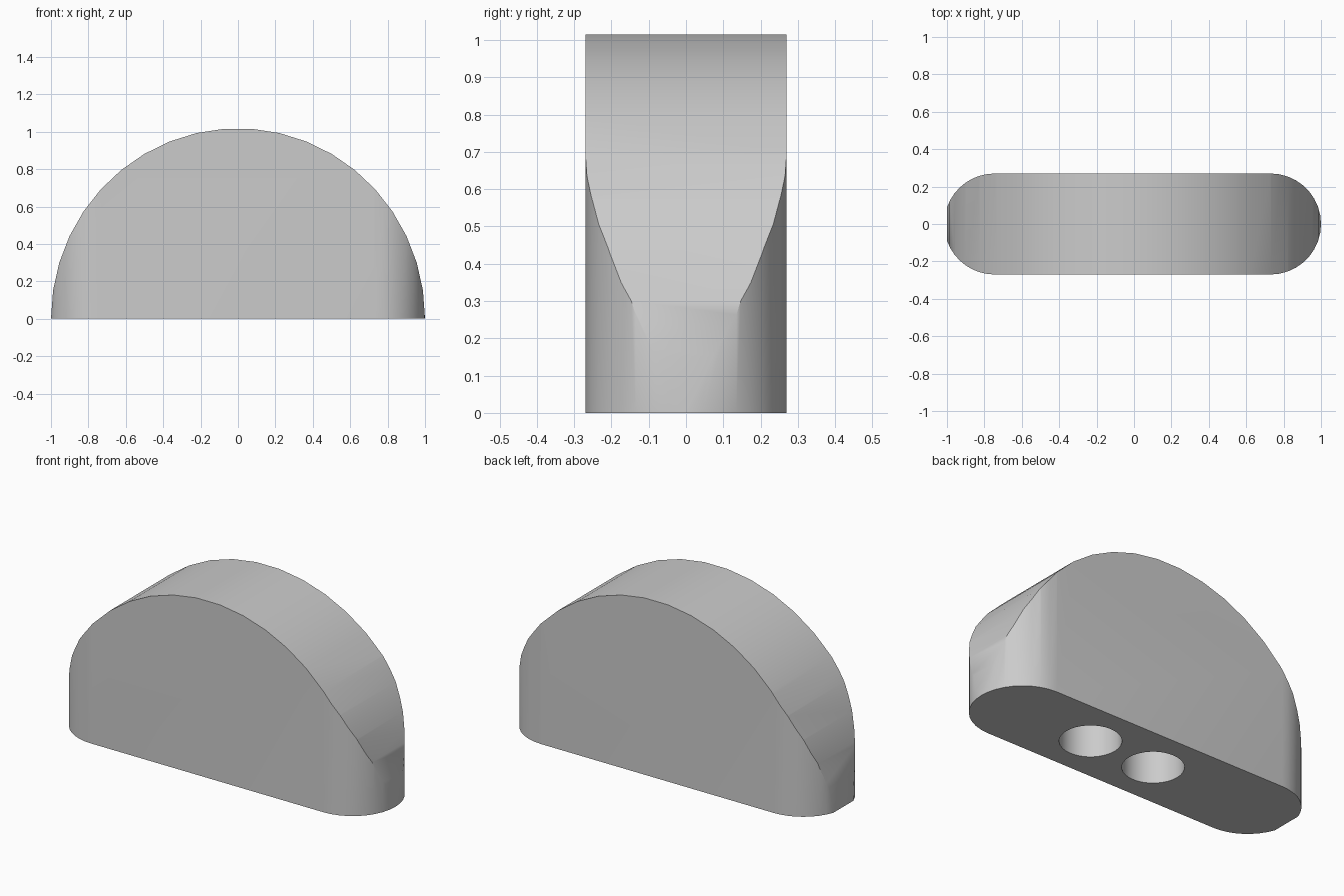
import bpy
from math import sin, cos, pi, radians
from mathutils import Matrix

if "Cube" in bpy.data.objects:
    bpy.data.objects.remove(bpy.data.objects["Cube"], do_unlink=True)

HALF_DEPTH = 0.27


def prism(name, outline, low, high, matrix=Matrix()):
    """Extrude a closed 2D outline from low to high along its local z."""
    n = len(outline)
    verts = [(x, y, h) for h in (low, high) for x, y in outline]
    faces = [list(range(n))[::-1], list(range(n, 2 * n))]
    faces += [[i, (i + 1) % n, n + (i + 1) % n, n + i] for i in range(n)]
    mesh = bpy.data.meshes.new(name)
    mesh.from_pydata([matrix @ Matrix.Translation(v).to_translation() for v in verts], [], faces)
    obj = bpy.data.objects.new(name, mesh)
    bpy.context.collection.objects.link(obj)
    return obj


def arc(cx, cy, rx, ry, start, end, steps):
    angles = [radians(start + (end - start) * i / steps) for i in range(steps + 1)]
    return [(cx + rx * cos(a), cy + ry * sin(a)) for a in angles]


def cut(target, cutter, operation):
    mod = target.modifiers.new("cut", "BOOLEAN")
    mod.operation = operation
    mod.solver = "EXACT"
    mod.object = cutter
    bpy.context.view_layer.objects.active = target
    bpy.ops.object.modifier_apply(modifier=mod.name)
    bpy.data.objects.remove(cutter, do_unlink=True)


# Body: round-ended bar; the left-hand end is round, the other is slightly flattened
plan = arc(0.73, 0, HALF_DEPTH, HALF_DEPTH, -90, 90, 18)
plan += arc(-0.745, 0, HALF_DEPTH, HALF_DEPTH, 90, 160.5, 8)
plan += arc(-0.745, 0, HALF_DEPTH, HALF_DEPTH, 199.5, 270, 8)
body = prism("half_round_body", plan, 0, 1.2)

# Arched top
arch = arc(0, 0, 1.0, 1.018, 0, 180, 21)
arch = [(1.0, -0.2)] + arch + [(-1.0, -0.2)]
cut(body, prism("arch_cutter", arch, -0.5, 0.5, Matrix.Rotation(pi / 2, 4, "X")), "INTERSECT")

# Two blind holes in the underside
for x in (-0.125, 0.285):
    circle = arc(x, 0, 0.158, 0.158, 0, 360, 32)[:-1]
    cut(body, prism("hole_cutter", circle, -0.2, 0.4), "DIFFERENCE")

# Plain grey finish
grey = bpy.data.materials.new("light grey")
grey.use_nodes = True
colour = (0.6, 0.6, 0.6, 1)
grey.diffuse_color = colour
grey.node_tree.nodes["Principled BSDF"].inputs["Base Color"].default_value = colour
body.data.materials.clear()
body.data.materials.append(grey)
for poly in body.data.polygons:
    poly.material_index = 0

bpy.ops.object.select_all(action="DESELECT")
body.select_set(True)
bpy.context.view_layer.objects.active = body
bpy.ops.object.shade_smooth_by_angle(angle=radians(33))
